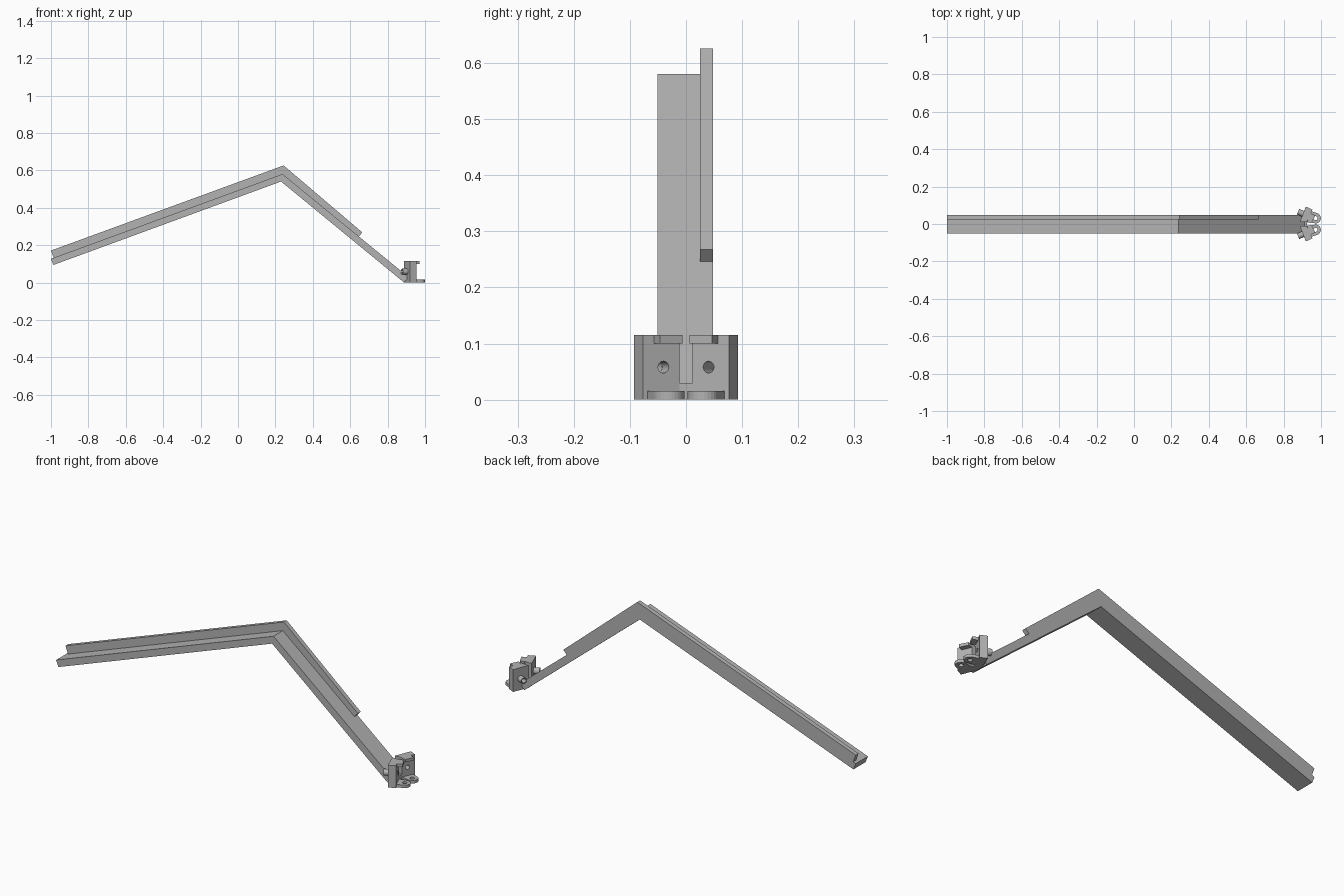
import bpy, bmesh, math
from mathutils import Vector

old = bpy.data.objects.get("Cube")
if old:
    bpy.data.objects.remove(old, do_unlink=True)

grey = bpy.data.materials.new("matte_grey")
grey.use_nodes = True
grey.diffuse_color = (0.45, 0.45, 0.45, 1)
grey.node_tree.nodes["Principled BSDF"].inputs["Base Color"].default_value = grey.diffuse_color


def extrude(name, outline, offset):
    """Solid prism from a planar outline pushed along offset."""
    bm = bmesh.new()
    face = bm.faces.new([bm.verts.new(p) for p in outline])
    moved = bmesh.ops.extrude_face_region(bm, geom=[face])["geom"]
    bmesh.ops.translate(bm, vec=Vector(offset),
                        verts=[g for g in moved if isinstance(g, bmesh.types.BMVert)])
    bmesh.ops.recalc_face_normals(bm, faces=bm.faces)
    mesh = bpy.data.meshes.new(name)
    bm.to_mesh(mesh)
    bm.free()
    mesh.materials.append(grey)
    obj = bpy.data.objects.new(name, mesh)
    bpy.context.collection.objects.link(obj)
    return obj


def side_profile(name, points, y0, y1):
    return extrude(name, [(x, y0, z) for x, z in points], (0, y1 - y0, 0))


def plan(name, points, z0, z1):
    return extrude(name, [(x, y, z0) for x, y in points], (0, 0, z1 - z0))


def rod(name, start, end, radius, sides=24):
    start, end = Vector(start), Vector(end)
    axis = (end - start).normalized()
    u = axis.orthogonal().normalized()
    v = axis.cross(u)
    ring = [start + radius * (math.cos(a) * u + math.sin(a) * v)
            for a in (2 * math.pi * i / sides for i in range(sides))]
    obj = extrude(name, ring, end - start)
    bpy.context.view_layer.objects.active = obj
    bpy.ops.object.select_all(action='DESELECT')
    obj.select_set(True)
    bpy.ops.object.shade_smooth_by_angle(angle=math.radians(35))
    return obj


def drill(obj, cutter):
    mod = obj.modifiers.new("hole", 'BOOLEAN')
    mod.operation = 'DIFFERENCE'
    mod.solver = 'EXACT'
    mod.object = cutter
    cutter.hide_render = True
    cutter.hide_viewport = True
    cutter.display_type = 'WIRE'


# Bent arm: wide flat strip with a raised rail along its back edge
side_profile("arm_strip", [(-1, 0.127), (0.238, 0.58), (0.912, 0.029),
                           (0.888, 0.0), (0.23, 0.54), (-0.987, 0.094)], -0.051, 0.048)
side_profile("arm_rail", [(-1, 0.171), (0.244, 0.626), (0.665, 0.268),
                          (0.642, 0.242), (0.238, 0.579), (-0.985, 0.131)], 0.025, 0.048)

# Low bridge joining the two jaws
plan("clamp_bridge", [(0.887, -0.014), (0.925, -0.014), (0.925, 0.014), (0.887, 0.014)], 0, 0.03)

# Mirrored clamp jaws, splayed into a V
for side, s in (("left", 1), ("right", -1)):
    axis = Vector((0.92, -0.39 * s, 0))
    jaw = plan(side + "_jaw", [(0.887, 0.012 * s), (0.919, 0.093 * s),
                               (0.954, 0.077 * s), (0.925, 0.012 * s)], 0, 0.115)

    # Bolt boss behind the jaw, with a hole through both
    mid = Vector((0.938, 0.04 * s, 0.058))
    boss = rod(side + "_bolt_boss", mid - axis * 0.066, mid - axis * 0.03, 0.016)
    bore = rod(side + "_bolt_bore", mid - axis * 0.1, mid + axis * 0.03, 0.0105)
    drill(jaw, bore)
    drill(boss, bore)

    # Short upper lip
    plan(side + "_upper_lip", [(0.925, 0.008 * s), (0.942, 0.058 * s),
                               (0.97, 0.046 * s), (0.95, 0.006 * s)], 0.1, 0.115)

    # Rounded lower lug with a screw hole
    cx, cy, r = 0.971, 0.031, 0.028
    turn = math.atan2(-0.39, 0.92)
    arc = [(cx + r * math.cos(a), s * (cy + r * math.sin(a)))
           for a in (turn - math.pi / 2 + math.pi * i / 14 for i in range(15))]
    lug = plan(side + "_lower_lug", arc + [(0.945, 0.07 * s), (0.922, 0.012 * s)], 0, 0.015)
    drill(lug, rod(side + "_lug_bore", (cx, cy * s, -0.02), (cx, cy * s, 0.04), 0.011))
